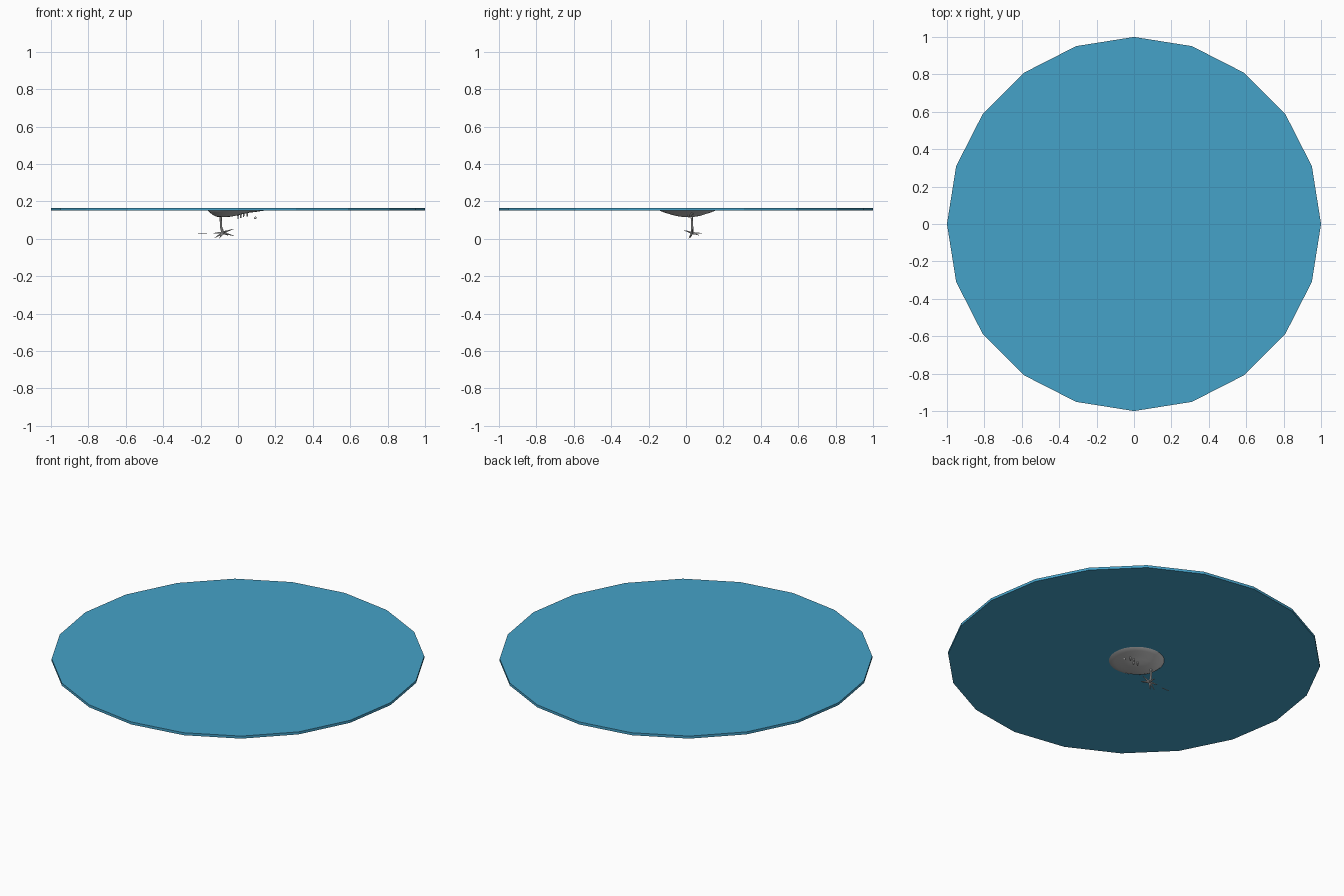
import bpy, bmesh, math
from mathutils import Vector

if "Cube" in bpy.data.objects:
    bpy.data.objects.remove(bpy.data.objects["Cube"])


def new_object(name, bm):
    bmesh.ops.recalc_face_normals(bm, faces=bm.faces)
    mesh = bpy.data.meshes.new(name)
    bm.to_mesh(mesh)
    bm.free()
    ob = bpy.data.objects.new(name, mesh)
    bpy.context.collection.objects.link(ob)
    return ob


def smooth(ob, angle=40):
    bpy.ops.object.select_all(action='DESELECT')
    ob.select_set(True)
    bpy.context.view_layer.objects.active = ob
    bpy.ops.object.shade_smooth_by_angle(angle=math.radians(angle))


def tube(name, points, radii, sides=8):
    """Tapered, capped tube through a few points."""
    bm = bmesh.new()
    pts = [Vector(p) for p in points]
    rings = []
    for i, p in enumerate(pts):
        d = pts[min(i + 1, len(pts) - 1)] - pts[max(i - 1, 0)]
        q = d.to_track_quat('Z', 'Y')
        ring = []
        for k in range(sides):
            a = 2 * math.pi * k / sides
            ring.append(bm.verts.new(p + q @ Vector((math.cos(a), math.sin(a), 0)) * radii[i]))
        rings.append(ring)
    for a, b in zip(rings, rings[1:]):
        for k in range(sides):
            j = (k + 1) % sides
            bm.faces.new((a[k], a[j], b[j], b[k]))
    bm.faces.new(rings[0])
    bm.faces.new(rings[-1])
    ob = new_object(name, bm)
    smooth(ob)
    return ob


# Water disc: 20 flat sides
bm = bmesh.new()
bmesh.ops.create_cone(bm, cap_ends=True, segments=20, radius1=1, radius2=1, depth=0.015)
for v in bm.verts:
    a = round(math.atan2(v.co.y, v.co.x) / (math.pi / 10)) * math.pi / 10
    v.co = (math.cos(a), math.sin(a), 0.158 + v.co.z)
water = new_object("water_disc", bm)
blue = bpy.data.materials.new("water_blue")
blue.diffuse_color = (0.06, 0.36, 0.58, 1)
blue.use_nodes = True
blue.node_tree.nodes["Principled BSDF"].inputs["Base Color"].default_value = blue.diffuse_color
water.data.materials.append(blue)

# Shallow rounded belly under the disc: z, radius, centre x, centre y, tilt
profile = [(0.156, 0.155, -0.008, 0.008, 0.0), (0.150, 0.148, -0.012, 0.008, 0.0),
           (0.141, 0.125, -0.022, 0.008, 0.03), (0.133, 0.098, -0.035, 0.008, 0.07),
           (0.125, 0.070, -0.045, 0.01, 0.10), (0.119, 0.038, -0.055, 0.01, 0.08)]
bm = bmesh.new()
rings = []
N = 32
for z, r, cx, cy, tilt in profile:
    rings.append([bm.verts.new((cx + r * math.cos(2 * math.pi * k / N),
                                cy + r * math.sin(2 * math.pi * k / N),
                                z + tilt * r * math.cos(2 * math.pi * k / N)))
                  for k in range(N)])
for a, b in zip(rings, rings[1:]):
    for k in range(N):
        j = (k + 1) % N
        bm.faces.new((a[k], a[j], b[j], b[k]))
tip = bm.verts.new((-0.055, 0.01, 0.116))
for k in range(N):
    bm.faces.new((rings[-1][k], rings[-1][(k + 1) % N], tip))
bm.faces.new(rings[0])
smooth(new_object("belly", bm))

# Hanging stem
tube("stem", [(-0.092, 0.032, 0.13), (-0.092, 0.032, 0.095), (-0.09, 0.033, 0.06),
              (-0.08, 0.033, 0.03)], [0.008, 0.006, 0.006, 0.008])

# Splayed thin arms at the foot of the stem
hub = (-0.08, 0.033, 0.03)
tips = [(-0.025, 0.035, 0.052), (-0.022, 0.03, 0.015), (-0.125, 0.022, 0.004),
        (-0.13, 0.04, 0.03), (-0.075, 0.088, 0.028), (-0.06, -0.01, 0.044),
        (-0.10, 0.015, 0.002), (-0.055, 0.07, 0.018)]
for i, t in enumerate(tips):
    mid = Vector(hub).lerp(Vector(t), 0.5) + Vector((0, 0, 0.002))
    tube(f"foot_arm_{i + 1}", [hub, mid, t], [0.006, 0.004, 0.001], 6)

# Loose thin rod beside the foot
tube("loose_rod", [(-0.215, 0.035, 0.027), (-0.165, 0.035, 0.027)], [0.002, 0.002], 6)

# Small pegs under the belly and a loose pebble
for i, (x, y, z) in enumerate([(0.0, 0.03, 0.105), (0.015, 0.015, 0.112),
                               (0.03, 0.035, 0.117), (0.05, 0.03, 0.118)]):
    tube(f"peg_{i + 1}", [(x, y, 0.14), (x, y, z)], [0.005, 0.003], 6)
bm = bmesh.new()
bmesh.ops.create_icosphere(bm, subdivisions=2, radius=0.007)
pebble = new_object("pebble", bm)
pebble.location = (0.093, 0.03, 0.112)
smooth(pebble)
